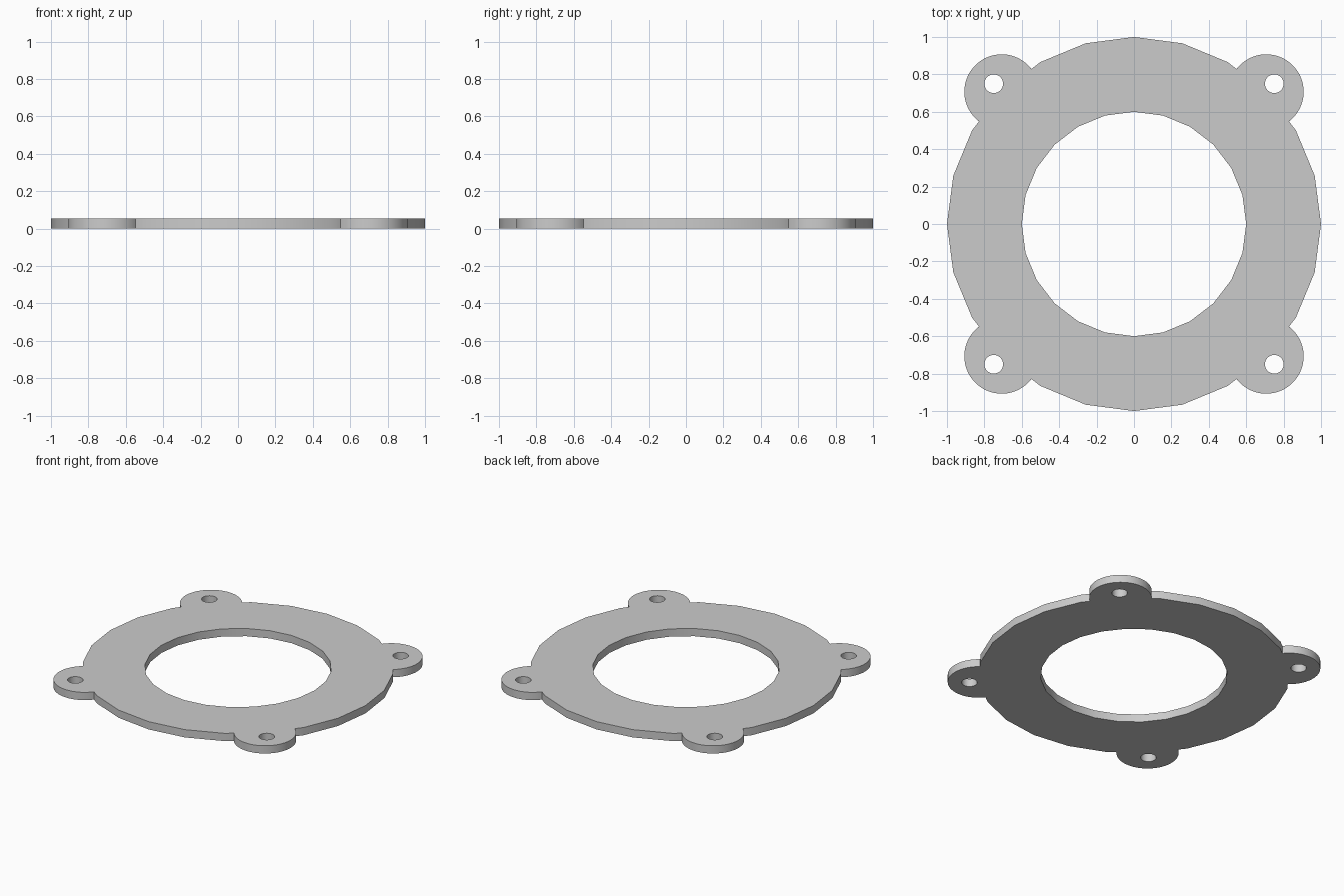
import bpy, bmesh
from math import cos, sin, radians, pi

if "Cube" in bpy.data.objects:
    bpy.data.objects.remove(bpy.data.objects["Cube"])

THICK = 0.055
EAR_R = 0.2


def circle(cx, cy, r, n):
    return [(cx + r * cos(2 * pi * i / n), cy + r * sin(2 * pi * i / n)) for i in range(n)]


# Outer outline: 24-sided disc with a rounded ear on each diagonal corner
outline = []
for i in range(24):
    deg = i * 15
    x, y = cos(radians(deg)), sin(radians(deg))
    if deg % 90 == 45:
        for k in range(41):
            a = radians(deg - 97.5 + 195 * k / 40)
            outline.append((x + EAR_R * cos(a), y + EAR_R * sin(a)))
    else:
        outline.append((x, y))

# Central bore and four bolt holes
loops = [outline, circle(0, 0, 0.6, 24)]
loops += [circle(sx * 0.75, sy * 0.75, 0.05, 32) for sx in (-1, 1) for sy in (-1, 1)]

# Filled, extruded flat profile
curve = bpy.data.curves.new("flange_plate", 'CURVE')
curve.dimensions = '2D'
curve.fill_mode = 'BOTH'
curve.extrude = THICK / 2
for pts in loops:
    s = curve.splines.new('POLY')
    s.points.add(len(pts) - 1)
    for p, (x, y) in zip(s.points, pts):
        p.co = (x, y, 0, 1)
    s.use_cyclic_u = True

plate = bpy.data.objects.new("flange_plate", curve)
bpy.context.collection.objects.link(plate)
bpy.context.view_layer.objects.active = plate
plate.select_set(True)
bpy.ops.object.convert(target='MESH')
plate = bpy.context.object

# Weld the caps to the walls and rest the plate on the ground plane
bm = bmesh.new()
bm.from_mesh(plate.data)
bmesh.ops.remove_doubles(bm, verts=bm.verts, dist=1e-4)
bmesh.ops.recalc_face_normals(bm, faces=bm.faces)
bmesh.ops.translate(bm, verts=bm.verts, vec=(0, 0, THICK / 2))
bm.to_mesh(plate.data)
bm.free()
bpy.ops.object.shade_smooth_by_angle(angle=radians(30))
